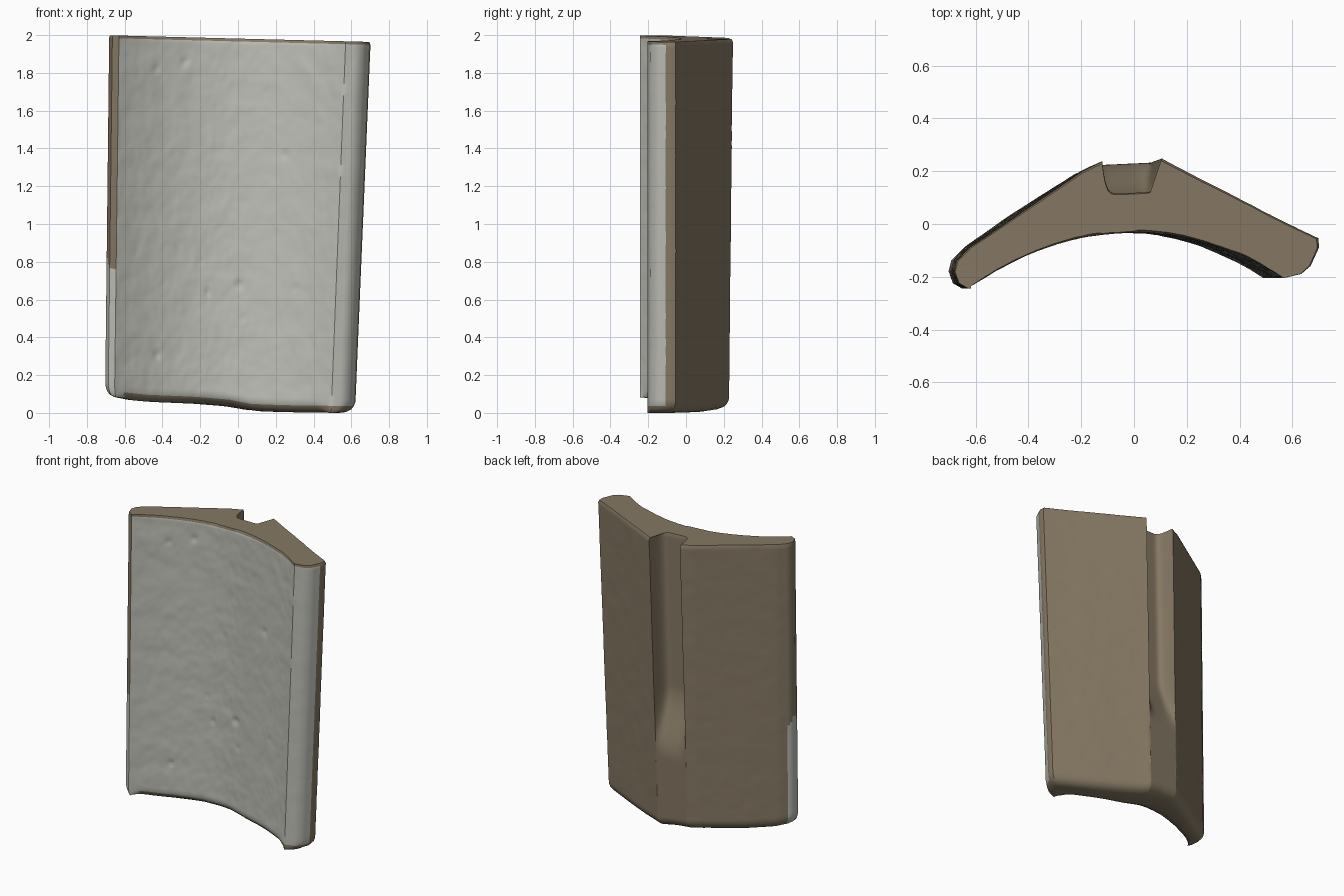
import bpy, bmesh, math
from mathutils import Vector, noise

if "Cube" in bpy.data.objects:
    bpy.data.objects.remove(bpy.data.objects["Cube"])


def material(name, col):
    m = bpy.data.materials.new(name)
    m.diffuse_color = (*col, 1)
    m.use_nodes = True
    m.node_tree.nodes["Principled BSDF"].inputs["Base Color"].default_value = m.diffuse_color
    return m


def interp(table, x):
    if x <= table[0][0]:
        return table[0][1]
    for (a, va), (b, vb) in zip(table, table[1:]):
        if x <= b:
            return va + (vb - va) * (x - a) / (b - a)
    return table[-1][1]


def smoothstep(a, b, x):
    t = min(1, max(0, (x - a) / (b - a)))
    return t * t * (3 - 2 * t)


def subdivide(points, step=0.02):
    out = []
    for a, b in zip(points, points[1:]):
        a, b = Vector(a), Vector(b)
        n = max(2, round((b - a).length / step))
        out += [a.lerp(b, i / n) for i in range(n)]
    return out + [Vector(points[-1])]


# Plan outline: back side, left to right, wrapping both rounded ends
GL, GR = Vector((-0.12, 0.238)), Vector((0.105, 0.248))
left = [(-0.63, -0.244), (-0.665, -0.225), (-0.682, -0.18), (-0.672, -0.14),
        (-0.62, -0.088), (-0.19, 0.203), GL]
right = [GR, (0.57, 0.008), (0.70, -0.055), (0.702, -0.09), (0.67, -0.16),
         (0.635, -0.19), (0.57, -0.205)]
GN = 20
left_pts, right_pts = subdivide(left), subdivide(right)
qs = [-math.cos(math.pi * j / GN) for j in range(1, GN)]
back = ([(p, None) for p in left_pts]
        + [(GL.lerp(GR, (q + 1) / 2), q) for q in qs]
        + [(p, None) for p in right_pts])

# Front side: shallow concave arc paired point by point with the back
length = [0.0]
for (a, _), (b, _) in zip(back, back[1:]):
    length.append(length[-1] + (b - a).length)
front = []
for s in length:
    x = -0.63 + 1.20 * s / length[-1]
    front.append(Vector((x, -0.031 - 0.537 * x * x)))
front[0], front[-1] = back[0][0].copy(), back[-1][0].copy()
N = len(back)

BOTTOM = [(-0.7, 0.10), (-0.6, 0.075), (-0.45, 0.06), (-0.2, 0.05), (0, 0.035),
          (0.12, 0.012), (0.3, 0.005), (0.7, 0.0)]
PITS = [(-0.43, 1.82, 0.022), (-0.28, 1.86, 0.025), (0.27, 1.37, 0.025),
        (0.45, 1.36, 0.012), (0.04, 0.68, 0.03), (-0.13, 0.64, 0.018),
        (0.35, 0.66, 0.018), (0.07, 0.5, 0.018), (-0.4, 0.31, 0.025),
        (-0.17, 0.8, 0.015), (0.16, 1.7, 0.012)]


def top_z(x):
    return 2.0 - 0.035 * (x + 0.68) / 1.38


def ring(t, inset=0.0, drop=None):
    """One outline at height fraction t, pulled inward by inset."""
    f_side, b_side = [], []
    for i in range(N):
        pair = []
        for is_front in (True, False):
            p = front[i] if is_front else back[i][0]
            low = interp(BOTTOM, p.x) + 0.06
            z = low + t * (top_z(p.x) - low)
            x, y = p.x, p.y
            q = back[i][1]
            bump = noise.noise(Vector((x * 9, y * 9, z * 9 + 7)))
            fine = noise.noise(Vector((x * 28, y * 28 + 4, z * 22)))
            if is_front:
                if 0 < i < N - 1:
                    y += 0.0035 * bump + 0.002 * fine
                    y += sum(0.4 * r * math.exp(-((x - px)**2 + (z - pz)**2) / (0.5 * r * r))
                             for px, pz, r in PITS)
            elif q is not None:
                # Hanging groove, fading out toward its lower end
                g = smoothstep(0.5, 0.95, z)
                y -= 0.125 * g * (1 - abs(q) ** (2.5 + 6.5 * g))
            elif 0 < i < N - 1:
                y += 0.0015 * bump + 0.001 * fine
            # Body leans and narrows slightly toward the bottom
            x -= (1 - t) * (0.02 + 0.06 * (x + 0.7) / 1.4)
            y -= (1 - t) * 0.02 * smoothstep(0.0, 0.25, y)
            pair.append(Vector((x, y, z)))
        mid = (pair[0] + pair[1]) / 2
        if i < 6 or i > N - 7:
            mid.x *= 0.98
        for p, side in zip(pair, (f_side, b_side)):
            p = p.lerp(mid, inset)
            if drop is not None:
                p.z -= 0.06 - drop
            side.append(p)
    return f_side + b_side[::-1]


# Rings from bottom centre line, round the worn lower edge, up to the top cap
LEVELS = 110
rings = [ring(0, k, d) for k, d in
         [(1, 0.0), (0.7, 0.0), (0.42, 0.005), (0.2, 0.018), (0.07, 0.037)]]
FIRST = len(rings)
rings += [ring(0.992 * i / LEVELS) for i in range(LEVELS + 1)]
LAST = len(rings) - 1
rings += [ring(1, k) for k in (0.06, 0.4, 1)]

GLAZE, CLAY = 0, 1
bm = bmesh.new()
verts = [[bm.verts.new(p) for p in r] for r in rings]
M = 2 * N
for r in range(len(rings) - 1):
    for i in range(M):
        j = (i + 1) % M
        f = bm.faces.new((verts[r][i], verts[r][j], verts[r + 1][j], verts[r + 1][i]))
        c = f.calc_center_median()
        wall = FIRST - 1 <= r < LAST
        left_end = c.x < -0.6 and c.y < -0.13
        glazed = wall and i < N - 1
        glazed |= wall and c.x > 0.45 and c.y < -0.10
        glazed |= left_end and c.z < 0.8 + 0.03 * math.sin(c.y * 60) and r >= 2
        f.material_index = GLAZE if glazed else CLAY
        f.smooth = True
bmesh.ops.remove_doubles(bm, verts=bm.verts, dist=0.0004)
bmesh.ops.recalc_face_normals(bm, faces=bm.faces)
base = min(v.co.z for v in bm.verts)
bmesh.ops.translate(bm, verts=bm.verts, vec=(0, 0, -base))

mesh = bpy.data.meshes.new("curved_tile")
bm.to_mesh(mesh)
bm.free()
mesh.materials.append(material("pale grey glaze", (0.52, 0.52, 0.475)))
mesh.materials.append(material("brown clay", (0.235, 0.188, 0.125)))
tile = bpy.data.objects.new("curved_tile", mesh)
bpy.context.collection.objects.link(tile)
bpy.context.view_layer.objects.active = tile
tile.select_set(True)
bpy.ops.object.shade_smooth_by_angle(angle=math.radians(35))
